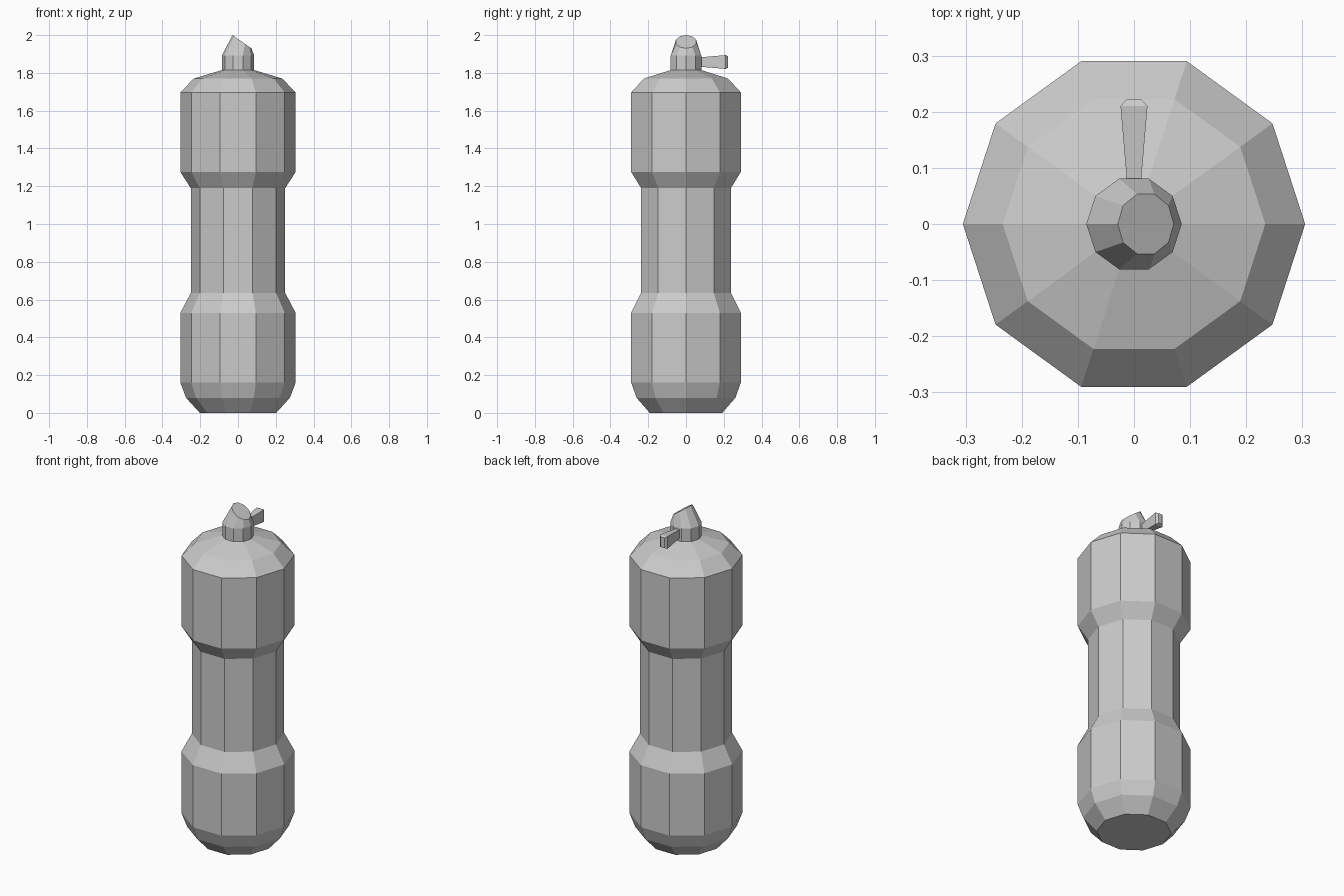
import bpy
from math import cos, sin, pi

if "Cube" in bpy.data.objects:
    bpy.data.objects.remove(bpy.data.objects["Cube"])

SIDES = 10


def ring(rx, ry, z, cx=0.0, slope=0.0):
    # Ten-sided ring, optionally offset in x and tilted along x
    pts = []
    for i in range(SIDES):
        a = 2 * pi * i / SIDES
        x = rx * cos(a)
        pts.append((cx + x, ry * sin(a), z + slope * x))
    return pts


def loft(name, rings, cap_start=True, cap_end=True):
    # Bridge consecutive rings with quads and cap the ends
    n = len(rings[0])
    verts = [p for r in rings for p in r]
    faces = []
    for k in range(len(rings) - 1):
        for i in range(n):
            j = (i + 1) % n
            faces.append((k * n + i, k * n + j, (k + 1) * n + j, (k + 1) * n + i))
    if cap_start:
        faces.append(tuple(reversed(range(n))))
    if cap_end:
        faces.append(tuple(range((len(rings) - 1) * n, len(rings) * n)))
    mesh = bpy.data.meshes.new(name)
    mesh.from_pydata(verts, [], faces)
    ob = bpy.data.objects.new(name, mesh)
    bpy.context.collection.objects.link(ob)
    return ob


# Bottle body with pinched grip and domed shoulder
profile = [(0.202, 0.0), (0.275, 0.08), (0.305, 0.16), (0.305, 0.53),
           (0.25, 0.635), (0.25, 1.19), (0.305, 1.275), (0.305, 1.697),
           (0.234, 1.77), (0.085, 1.815)]
loft("bottle_body", [ring(r, r, z) for r, z in profile], cap_end=False)

# Nozzle cap with slanted top
loft("nozzle", [ring(0.085, 0.085, 1.815),
                ring(0.085, 0.085, 1.893),
                ring(0.05, 0.056, 1.965, 0.021, -0.7)], cap_start=False)

# Lever flaring outward to the back
def section(y, w, z0, z1):
    return [(-w, y, z0), (-w, y, z1), (w, y, z1), (w, y, z0)]

loft("lever", [section(0.07, 0.012, 1.833, 1.882),
               section(0.21, 0.024, 1.821, 1.894),
               section(0.222, 0.013, 1.827, 1.888)])
